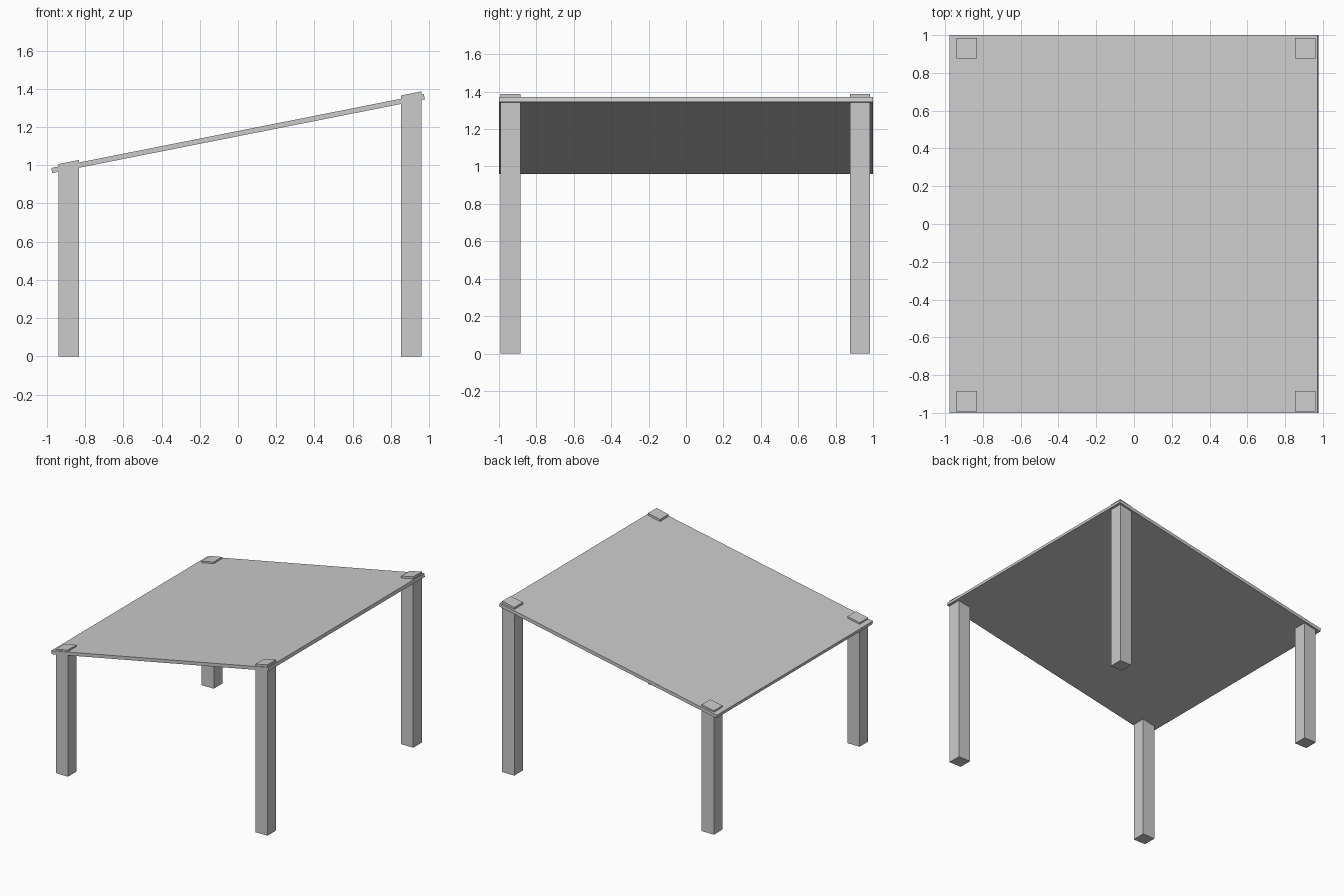
import bpy, math

if "Cube" in bpy.data.objects:
    bpy.data.objects.remove(bpy.data.objects["Cube"])

TILT = math.radians(11.2)


def slanted_leg(name, x0, x1, y0, y1, z0, z1):
    """Square post whose top is cut from height z0 (at x0) to z1 (at x1)."""
    ring = [(x0, y0, z0), (x1, y0, z1), (x1, y1, z1), (x0, y1, z0)]
    verts = [(x, y, 0) for x, y, _ in ring] + ring
    faces = [(3, 2, 1, 0), (4, 5, 6, 7)]
    faces += [(i, (i + 1) % 4, (i + 1) % 4 + 4, i + 4) for i in range(4)]
    mesh = bpy.data.meshes.new(name)
    mesh.from_pydata(verts, [], faces)
    obj = bpy.data.objects.new(name, mesh)
    bpy.context.collection.objects.link(obj)


# Tilted table top
bpy.ops.mesh.primitive_cube_add(size=1, location=(0, 0, 1.1655), rotation=(0, -TILT, 0))
top = bpy.context.object
top.name = "table_top"
top.scale = (1.988, 2.0, 0.027)

# Four legs, passing through the top
for side, y0, y1 in (("front", -0.993, -0.884), ("back", 0.876, 0.985)):
    slanted_leg(side + "_short_leg", -0.94, -0.831, y0, y1, 1.006, 1.028)
    slanted_leg(side + "_tall_leg", 0.852, 0.96, y0, y1, 1.365, 1.387)
